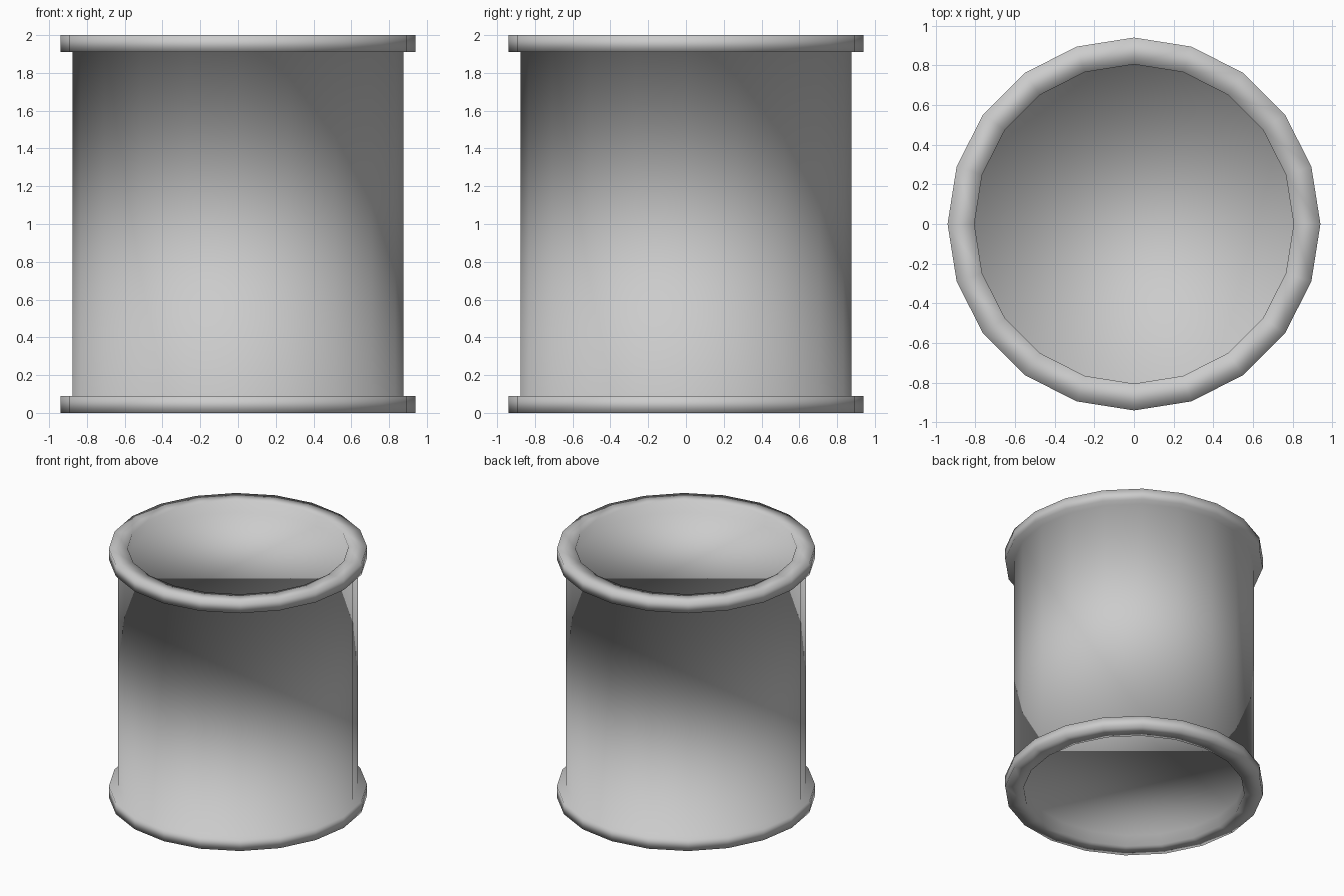
import bpy, bmesh
from math import cos, sin, pi

if "Cube" in bpy.data.objects:
    bpy.data.objects.remove(bpy.data.objects["Cube"])

SIDES = 20
R_FLANGE, R_BODY, R_RECESS = 0.94, 0.875, 0.805
FLANGE = 0.09      # flange thickness
RECESS = 0.09      # depth of the dished ends
HEIGHT = 2.0

# Lower half of the profile (radius, z), mirrored for the upper half
lower = [(R_RECESS, RECESS), (R_RECESS, 0), (R_FLANGE, 0),
         (R_FLANGE, FLANGE), (R_BODY, FLANGE)]
profile = lower + [(r, HEIGHT - z) for r, z in reversed(lower)]

# Drum: turned profile closed by a recessed disc at each end
bm = bmesh.new()
rings = [[bm.verts.new((r * cos(2 * pi * i / SIDES), r * sin(2 * pi * i / SIDES), z))
          for i in range(SIDES)] for r, z in profile]
for a, b in zip(rings, rings[1:]):
    for i in range(SIDES):
        j = (i + 1) % SIDES
        bm.faces.new((a[i], a[j], b[j], b[i]))
bm.faces.new(list(reversed(rings[0])))
bm.faces.new(rings[-1])
bmesh.ops.recalc_face_normals(bm, faces=bm.faces[:])

# Fully smooth shading, including the rims
for f in bm.faces:
    f.smooth = True

mesh = bpy.data.meshes.new("flanged_drum")
bm.to_mesh(mesh)
bm.free()
drum = bpy.data.objects.new("flanged_drum", mesh)
bpy.context.collection.objects.link(drum)
